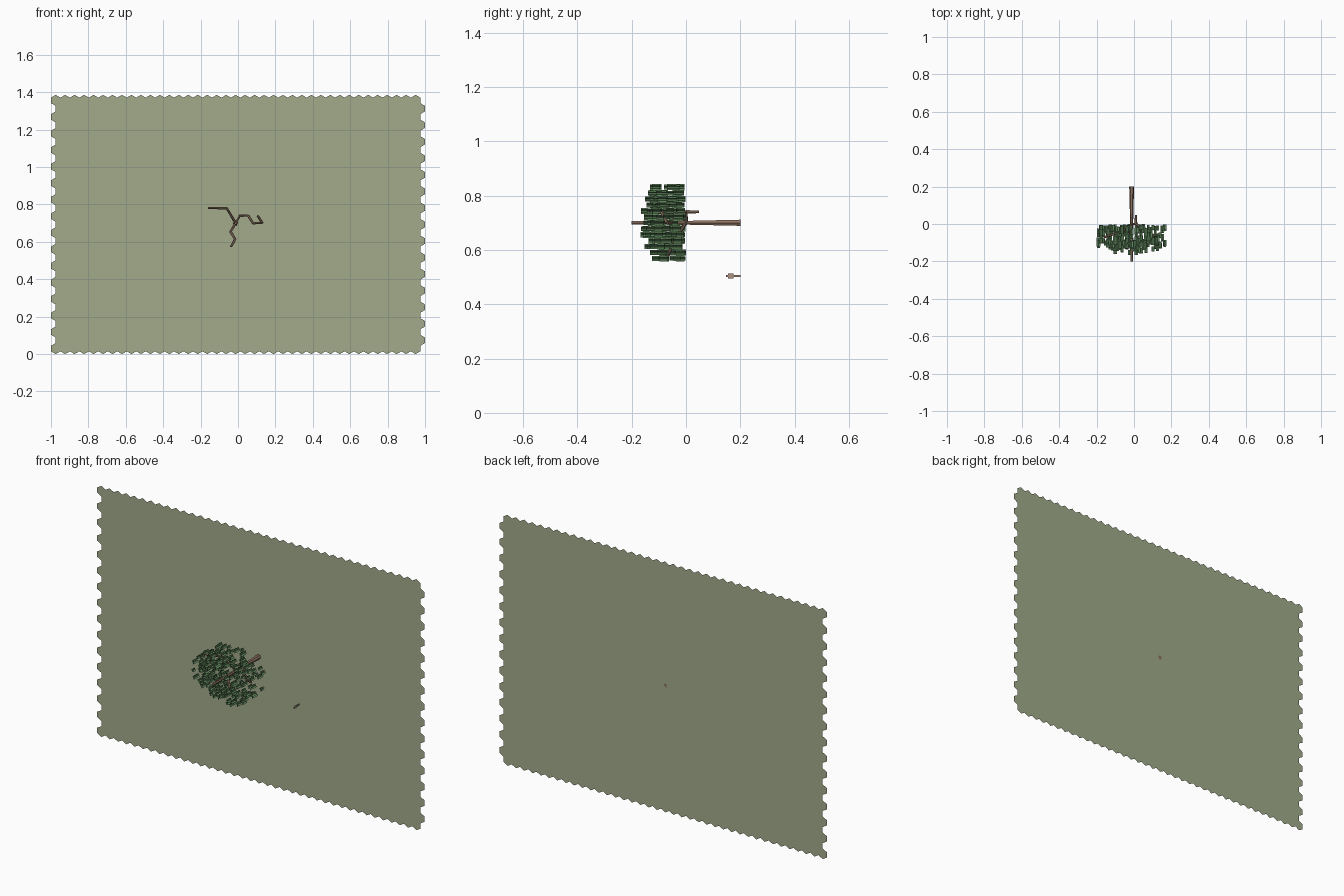
import bpy, bmesh, math, random
from mathutils import Vector

if "Cube" in bpy.data.objects:
    bpy.data.objects.remove(bpy.data.objects["Cube"])

random.seed(7)
CX, CZ = -0.0127, 0.70          # trunk axis; the tree grows along -y


def material(name, rgb):
    m = bpy.data.materials.new(name)
    m.diffuse_color = (*rgb, 1)
    m.use_nodes = True
    m.node_tree.nodes["Principled BSDF"].inputs["Base Color"].default_value = m.diffuse_color
    return m


def finish(bm, name, mat):
    me = bpy.data.meshes.new(name)
    bm.to_mesh(me)
    bm.free()
    me.materials.append(mat)
    ob = bpy.data.objects.new(name, me)
    bpy.context.collection.objects.link(ob)
    return ob


def stick(bm, a, b, ra, rb):
    """Six-sided tapered rod from a to b."""
    a, b = Vector(a), Vector(b)
    q = (b - a).to_track_quat('Z', 'Y')
    rings = []
    for p, r in ((a, ra), (b, rb)):
        rings.append([bm.verts.new(p + q @ Vector((r * math.cos(i * math.pi / 3),
                                                   r * math.sin(i * math.pi / 3), 0)))
                      for i in range(6)])
    for i in range(6):
        j = (i + 1) % 6
        bm.faces.new((rings[0][i], rings[0][j], rings[1][j], rings[1][i]))
    bm.faces.new(rings[0][::-1])
    bm.faces.new(rings[1])


meadow = material("meadow", (0.36, 0.41, 0.26))
bark = material("bark", (0.27, 0.17, 0.12))
green = material("leaf_green", (0.13, 0.27, 0.12))
pink = material("mushroom_tan", (0.42, 0.29, 0.23))

# Ground sheet: 39 x 31 pointed hexagons in offset rows
COLS, ROWS = 39, 31
w = 2 / (COLS + 0.5)
s = w / math.sqrt(3)
zs = 1.386 / ((ROWS - 1) * 1.5 * s + 2 * s)
bm = bmesh.new()
for r in range(ROWS):
    for c in range(COLS):
        x = -1 + w * (c + 0.5 + 0.5 * (r % 2))
        z = s + r * 1.5 * s
        bm.faces.new([bm.verts.new((x + s * math.sin(k * math.pi / 3), 0.2,
                                    (z + s * math.cos(k * math.pi / 3)) * zs))
                      for k in range(6)][::-1])
bmesh.ops.remove_doubles(bm, verts=bm.verts, dist=1e-4)
bmesh.ops.recalc_face_normals(bm, faces=bm.faces)
if sum(f.normal.y for f in bm.faces) > 0:
    bmesh.ops.reverse_faces(bm, faces=bm.faces)
finish(bm, "ground", meadow)

# Trunk
bm = bmesh.new()
stick(bm, (CX, 0.2, CZ), (CX, 0.0, CZ), 0.013, 0.008)
stick(bm, (CX, 0.0, CZ), (CX, -0.2, CZ), 0.008, 0.007)
finish(bm, "trunk", bark)

# Branches following hexagonal directions
paths = [
    [(CX, 0.0, CZ), (-0.06, -0.04, 0.78), (-0.16, -0.07, 0.78)],
    [(CX, 0.0, CZ), (0.01, 0.0, 0.74), (0.055, -0.03, 0.74), (0.08, -0.05, 0.70),
     (0.13, -0.07, 0.70), (0.105, -0.09, 0.74)],
    [(CX, 0.0, CZ), (-0.04, -0.03, 0.655), (-0.015, -0.05, 0.615), (-0.037, -0.07, 0.575)],
]
bm = bmesh.new()
for p in paths:
    for a, b in zip(p, p[1:]):
        stick(bm, a, b, 0.007, 0.006)
stick(bm, (0.01, 0.047, 0.74), (0.01, 0.0, 0.74), 0.005, 0.008)
finish(bm, "branches", bark)

# Leaves: stars of three thin upright cards filling a flat-based dome
bm = bmesh.new()
step = 0.0253
for r in range(-8, 9):
    for c in range(-9, 10):
        x = (c + 0.5 * (r % 2)) * step
        z = r * step * math.sqrt(3) / 2
        d = math.hypot(x / 0.186, z / 0.146)
        if d > 1 or d < 0.08 or random.random() < 0.14:
            continue
        top = -0.175 + 0.05 * d * d
        for _ in range(2):
            h = random.uniform(0.022, 0.036)
            y = random.uniform(top, -h)
            half = random.uniform(0.008, 0.012)
            for k in range(3):
                a = k * math.pi / 3 + math.pi / 6
                dx, dz = half * math.cos(a), half * math.sin(a)
                px, pz = CX + x, CZ + z
                bm.faces.new([bm.verts.new(v) for v in (
                    (px - dx, y, pz - dz), (px + dx, y, pz + dz),
                    (px + dx, y + h, pz + dz), (px - dx, y + h, pz - dz))])
finish(bm, "leaves", green)

# Small flat mushroom: stem card with a wider cap card
bm = bmesh.new()
for y0, y1, half in ((0.147, 0.155, 0.004), (0.155, 0.175, 0.009), (0.175, 0.2, 0.004)):
    bm.faces.new([bm.verts.new(v) for v in (
        (0.236, y0, 0.504 - half), (0.236, y1, 0.504 - half),
        (0.236, y1, 0.504 + half), (0.236, y0, 0.504 + half))])
finish(bm, "mushroom", pink)
